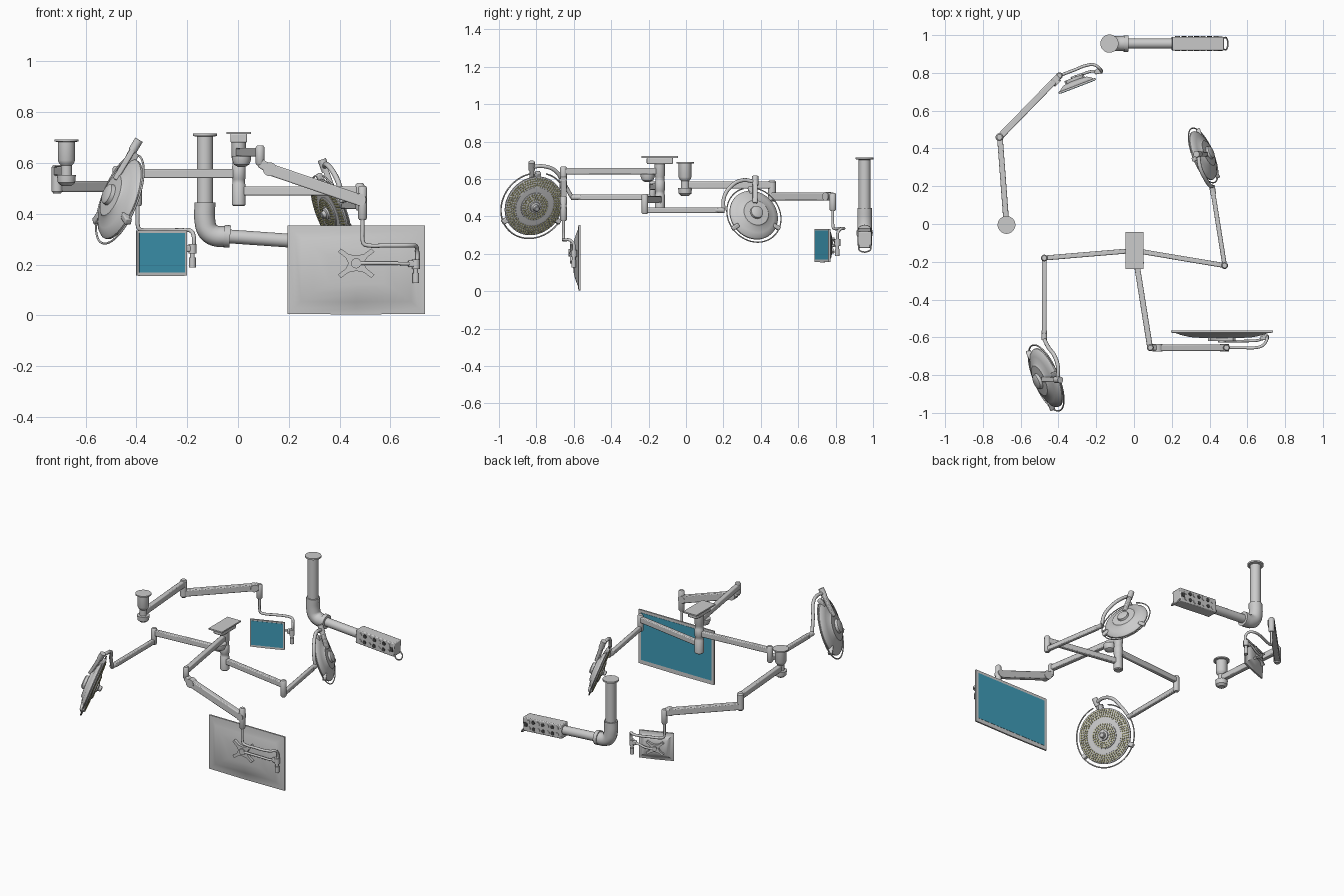
import bpy, bmesh, math
from mathutils import Vector, Matrix

if "Cube" in bpy.data.objects:
    bpy.data.objects.remove(bpy.data.objects["Cube"])

V = Vector
UP = V((0, 0, 1))


def material(name, rgb):
    m = bpy.data.materials.new(name)
    m.diffuse_color = (*rgb, 1)
    m.use_nodes = True
    m.node_tree.nodes["Principled BSDF"].inputs["Base Color"].default_value = m.diffuse_color
    return m


BLUE = material("screen_blue", (0.05, 0.33, 0.48))
LED = material("led_yellow", (0.62, 0.6, 0.28))
WHITE = material("white", (0.95, 0.95, 0.95))
DARK = material("dark", (0.06, 0.06, 0.06))


def finish(bm, name, mat=None, frame=None, bevel=0):
    if frame is not None:
        bm.transform(frame)
    bmesh.ops.recalc_face_normals(bm, faces=bm.faces)
    me = bpy.data.meshes.new(name)
    bm.to_mesh(me)
    bm.free()
    me.shade_smooth()
    me.set_sharp_from_angle(angle=math.radians(35))
    ob = bpy.data.objects.new(name, me)
    bpy.context.collection.objects.link(ob)
    if mat:
        me.materials.append(mat)
    if bevel:
        b = ob.modifiers.new("bevel", 'BEVEL')
        b.width, b.segments = bevel, 2
    return ob


def axes(origin, x, y, z, s=1):
    m = Matrix((x, y, z)).transposed().to_4x4() @ Matrix.Scale(s, 4)
    m.translation = V(origin)
    return m


def aim(origin, n, s=1):
    """Frame with local z along n and local y as near to world up as possible."""
    n = V(n).normalized()
    ref = UP if abs(n.z) < 0.99 else V((0, 1, 0))
    x = ref.cross(n).normalized()
    return axes(origin, x, n.cross(x), n, s)


def lathe(name, profile, frame, n=40, mat=None):
    bm = bmesh.new()
    rings = []
    for r, z in profile:
        rings.append([bm.verts.new((r * math.cos(2 * math.pi * i / n), r * math.sin(2 * math.pi * i / n), z))
                      for i in range(n)])
    for a, b in zip(rings, rings[1:]):
        for i in range(n):
            bm.faces.new((a[i], a[(i + 1) % n], b[(i + 1) % n], b[i]))
    bm.faces.new(rings[0])
    bm.faces.new(rings[-1])
    return finish(bm, name, mat, frame)


def rod(name, p, q, r, mat=None, n=24):
    d = V(q) - V(p)
    return lathe(name, [(r, 0), (r, d.length)], aim(p, d), n, mat)


def beam(name, p, q, w, h, mat=None, bevel=0.005):
    """Bar from p to q: width w across, height h."""
    d = V(q) - V(p)
    bm = bmesh.new()
    bmesh.ops.create_cube(bm, size=1)
    bmesh.ops.scale(bm, vec=(w, h, d.length), verts=bm.verts)
    return finish(bm, name, mat, aim((V(p) + V(q)) / 2, d), bevel)


def tube(name, pts, r, frame=None, cyclic=False):
    cu = bpy.data.curves.new(name, 'CURVE')
    cu.dimensions, cu.bevel_depth, cu.bevel_resolution = '3D', r, 3
    cu.use_fill_caps, cu.resolution_u = True, 6
    sp = cu.splines.new('BEZIER')
    sp.bezier_points.add(len(pts) - 1)
    for b, p in zip(sp.bezier_points, pts):
        b.co = frame @ V(p) if frame is not None else p
        b.handle_left_type = b.handle_right_type = 'AUTO'
    sp.use_cyclic_u = cyclic
    ob = bpy.data.objects.new(name, cu)
    bpy.context.collection.objects.link(ob)
    ob.data.use_path = False
    return ob


def elbow(name, x, y, z0, z1, r=0.018):
    lathe(name, [(r * .7, z0), (r, z0 + .008), (r, z1 - .008), (r * .7, z1)], Matrix.Translation((x, y, 0)), 24)


# --- central ceiling mount
beam("mount_plate", (0.003, -0.14, 0.713), (0.003, -0.14, 0.722), 0.095, 0.195, bevel=0)
beam("mount_block", (0.003, -0.14, 0.68), (0.003, -0.14, 0.715), 0.066, 0.14)
lathe("central_column", [(.022, .43), (.027, .435), (.027, .515), (.024, .52), (.024, .535), (.027, .54),
                         (.027, .585), (.024, .59), (.024, .61), (.028, .62), (.028, .685)],
      Matrix.Translation((0.003, -0.14, 0)))


# --- surgical lamps
def lamp(tag, c, n, s, yoke):
    f = aim(c, n, s)
    lathe(tag + "_head", [(.03, -.066), (.04, -.06), (.043, -.045), (.085, -.042), (.095, -.032), (.13, -.024),
                          (.158, -.01), (.166, 0), (.166, .008), (.16, .012)], f, 48)
    lathe(tag + "_white_ring", [(.108, .01), (.108, .014), (.1, .015)], f, 48, WHITE)
    lathe(tag + "_inner_disc", [(.078, .012), (.078, .02), (.074, .022)], f, 40)
    lathe(tag + "_centre_grip", [(.03, .018), (.028, .03), (.018, .034), (.016, .05), (.012, .053)], f, 24)
    bm = bmesh.new()
    for r, z in [(.117, .013), (.13, .013), (.143, .013), (.155, .013), (.042, .023), (.055, .023), (.068, .023)]:
        k = int(2 * math.pi * r / .0145)
        for i in range(k):
            a = 2 * math.pi * i / k
            bmesh.ops.create_cone(bm, cap_ends=True, segments=8, radius1=.0056, radius2=.004, depth=.004,
                                  matrix=Matrix.Translation((r * math.cos(a), r * math.sin(a), z)))
    finish(bm, tag + "_leds", LED, f)
    # handle ring, open at the top, held by three clips
    arc = [math.radians(105 + 330 * i / 32) for i in range(33)]
    tube(tag + "_handle_ring", [(.187 * math.cos(a), .187 * math.sin(a), 0) for a in arc], .004 * s, f)
    for k in range(3):
        a = math.radians(90 + 120 * k)
        d = V((math.cos(a), math.sin(a), 0))
        beam(tag + "_clip", f @ (d * .14 + V((0, 0, -.008))), f @ (d * .192), .028 * s, .028 * s)
    # yoke from arm end to the top pivot, with strut down to the back
    tube(tag + "_yoke", yoke, .0105)
    top = V(yoke[-1])
    strut_end = f @ V((0, .065, -.045))
    d = (top - strut_end).normalized()
    rod(tag + "_pivot", top - d * .02, top + d * .03, .017)
    beam(tag + "_strut", top, strut_end, .026, .022)


def lamp_arm(tag, elb, end, z1, z2):
    a = V((0.003, -0.14, z1))
    e = V((*elb, z1))
    beam(tag + "_first_arm", a, e, .026, .036)
    elbow(tag + "_elbow", *elb, z2 - .02, z1 + .03)
    e.z = z2
    q = V((*end, z2))
    d = (q - e).normalized()
    beam(tag + "_second_arm", e, q - d * .03, .024, .03)
    rod(tag + "_arm_end", q - d * .045, q + d * .005, .015)


lamp_arm("large_lamp", (-.475, -.18), (-.475, -.61), .558, .502)
lamp("large_lamp", (-.465, -.815, .458), (1, .42, -.4), 1,
     [(-.475, -.61, .502), (-.452, -.655, .58), (-.42, -.70, .645), (-.402, -.76, .668), (-.405, -.825, .665)])
lamp_arm("small_lamp", (.48, -.22), (.413, .2), .49, .433)
lamp("small_lamp", (.366, .363, .408), (-1, -.42, -.4), .83,
     [(.413, .2, .433), (.402, .203, .50), (.38, .235, .555), (.35, .30, .593), (.34, .37, .585)])


# --- monitors: local x along the rod, y toward the screen, z up
def monitor(tag, base, ex, ey, w, h, ca, cc, vs):
    f = axes(base, V(ex), V(ey), UP)
    tube(tag + "_hanger", [(0, 0, .12), (0, 0, .06), (0, 0, .025), (.006, 0, .006), (.025, 0, 0), (.09, 0, 0),
                           (.15, 0, 0), (.192, .012, 0), (.21, .035, -.002), (.215, .053, -.02), (.215, .055, -.07)],
         .008, f)
    kn = f @ V((.21, .055, 0))
    for nm, r, lo, hi in [("_knuckle", .016, -.092, -.055), ("_neck", .009, -.11, -.09), ("_knob", .013, -.147, -.108)]:
        rod(tag + nm, kn + UP * lo, kn + UP * hi, r)
    beam(tag + "_knuckle_block", f @ V((.18, .05, -.072)), f @ V((.215, .055, -.072)), .024, .026)
    vc = cc if vs < 1 else -.07
    tube(tag + "_return_arm", [(.2, .052, -.072), (.17, .04, -.072), (.12, .036, vc), (ca, .036, vc)], .007, f)
    # star-shaped mounting plate
    quad = [(.03, 0), (.042, .022), (.072, .045), (.06, .058), (.03, .036), (0, .03)]
    pts = quad + [(-x, z) for x, z in quad[-2::-1]]
    pts += [(x, -z) for x, z in pts[-2:0:-1]]
    bm = bmesh.new()
    face = bm.faces.new([bm.verts.new((ca + x * vs, .036, vc + z * vs)) for x, z in pts])
    ex2 = bmesh.ops.extrude_face_region(bm, geom=[face])
    bmesh.ops.translate(bm, vec=(0, .02, 0), verts=[v for v in ex2["geom"] if isinstance(v, bmesh.types.BMVert)])
    finish(bm, tag + "_mount_plate", None, f)
    rod(tag + "_mount_boss", f @ V((ca, .028, vc)), f @ V((ca, .056, vc)), .02 * vs)
    # casing lofted through rectangles, bulging at the back
    bm = bmesh.new()
    rings = []
    for sx, sz, y in [(1, 1, .09), (1, 1, .08), (.9, .86, .077), (.8, .72, .067), (.62, .52, .056), (.4, .32, .052)]:
        rings.append([bm.verts.new((ca + sx * w / 2 * i, y, cc + sz * h / 2 * j))
                      for i, j in [(-1, -1), (0, -1.015), (1, -1), (1, 1), (-1, 1)]])
    for a, b in zip(rings, rings[1:]):
        for i in range(5):
            bm.faces.new((a[i], a[(i + 1) % 5], b[(i + 1) % 5], b[i]))
    bm.faces.new(rings[0])
    bm.faces.new(rings[-1])
    finish(bm, tag + "_casing", None, f)
    m = .018 if w > .4 else .009
    bm = bmesh.new()
    bmesh.ops.create_cube(bm, size=1)
    bmesh.ops.scale(bm, vec=(w - 2 * m, .004, h - 2.4 * m), verts=bm.verts)
    bmesh.ops.translate(bm, vec=(ca, .0895, cc + m * .2), verts=bm.verts)
    finish(bm, tag + "_screen", BLUE, f)


# large monitor on the central column
beam("large_monitor_first_arm", (.003, -.14, .642), (.085, -.655, .642), .03, .034)
lathe("first_arm_base_bulge", [(.012, -.055), (.03, -.045), (.038, -.025), (.038, -.01)],
      Matrix.Translation((.014, -.205, .638)), 24)
elbow("large_monitor_elbow", .087, -.655, .59, .668)
beam("elbow_link", (.087, -.655, .6), (.125, -.655, .575), .032, .036)
rod("spring_arm_pivot", (.125, -.675, .575), (.125, -.635, .575), .027)
beam("large_monitor_spring_arm", (.12, -.655, .576), (.475, -.655, .455), .034, .046)
rod("spring_arm_end_pivot", (.48, -.674, .455), (.48, -.636, .455), .024)
elbow("large_monitor_knuckle_post", .49, -.655, .375, .51)
monitor("large_monitor", (.49, -.655, .275), (1, 0, 0), (0, 1, 0), .54, .348, -.025, -.095, 1)

# small monitor on its own ceiling mount
lathe("small_mount", [(.02, .51), (.034, .522), (.037, .55), (.037, .552), (.022, .553), (.022, .59), (.03, .6),
                      (.034, .61), (.034, .682), (.047, .684), (.047, .692)], Matrix.Translation((-.675, -.005, 0)))
beam("small_monitor_first_arm", (-.675, -.005, .568), (-.71, .46, .568), .03, .038)
elbow("small_monitor_elbow", -.712, .46, .48, .592, .021)
beam("small_monitor_second_arm", (-.712, .46, .507), (-.4, .78, .507), .034, .042)
rod("second_arm_pivot", (-.43, .772, .507), (-.402, .744, .507), .023)
elbow("small_monitor_knuckle_post", -.395, .785, .43, .525)
t = math.radians(21)
monitor("small_monitor", (-.395, .785, .335), (math.cos(t), math.sin(t), 0), (math.sin(t), -math.cos(t), 0),
        .21, .178, .068, -.09, .75)

# --- service pendant
PX, PY = -.13, .955
lathe("pendant_column", [(.032, .42), (.032, .703), (.048, .706), (.048, .716)], Matrix.Translation((PX, PY, 0)))
tube("pendant_elbow", [(PX, PY, .445), (PX, PY, .37), (PX + .012, PY, .332), (PX + .04, PY, .313), (PX + .08, PY, .31)],
     .041)
D = V((1, 0, -.07)).normalized()
Z = V((.07, 0, 1)).normalized()
P = V((-.055, PY, .312))
rod("pendant_flange", P, P + D * .024, .044)
rod("pendant_tube", P, P + D * .26, .027)
B = P + D * .256
L = .275
beam("service_box", B, B + D * L, .072, .088)
for side in (-1, 1):
    for k in range(7):
        for row in (-.02, .02):
            c = B + D * (.03 + .034 * k) + Z * row + V((0, side * .034, 0))
            rod("outlet", c, c + V((0, side * .005, 0)), .012, None if (k + row * 50) % 2 else DARK, 12)
    c = B + D * (L - .02) + V((0, side * .034, 0))
    beam("outlet_panel", c - Z * .014, c + Z * .014, .024, .008, DARK, 0)
E = B + D * L
tube("box_handle", [E + Z * -.03 + V((0, -.03, 0)), E + D * .02 + Z * -.055 + V((0, -.028, 0)),
                    E + D * .02 + Z * -.055 + V((0, .028, 0)), E + Z * -.03 + V((0, .03, 0))], .004)
